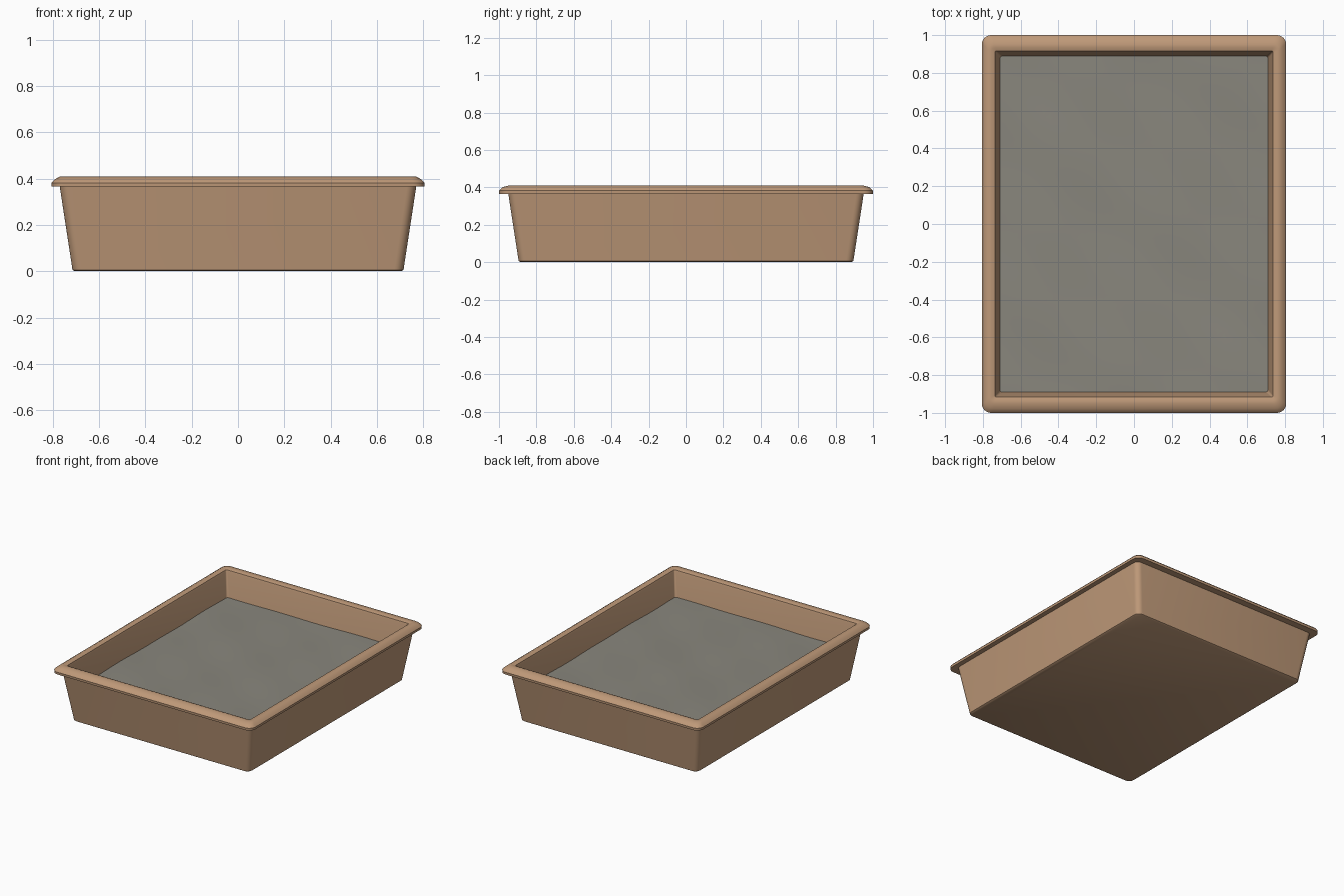
import bpy
import bmesh
import math

old = bpy.data.objects.get("Cube")
if old:
    bpy.data.objects.remove(old, do_unlink=True)


def material(name, rgb):
    mat = bpy.data.materials.new(name)
    mat.use_nodes = True
    color = (*rgb, 1)
    mat.diffuse_color = color
    bsdf = mat.node_tree.nodes["Principled BSDF"]
    bsdf.inputs["Base Color"].default_value = color
    bsdf.inputs["Roughness"].default_value = 0.7
    return mat


def finish(name, bm, mat, angle):
    bmesh.ops.recalc_face_normals(bm, faces=bm.faces)
    mesh = bpy.data.meshes.new(name)
    bm.to_mesh(mesh)
    bm.free()
    mesh.materials.append(mat)
    obj = bpy.data.objects.new(name, mesh)
    bpy.context.collection.objects.link(obj)
    bpy.ops.object.select_all(action="DESELECT")
    obj.select_set(True)
    bpy.context.view_layer.objects.active = obj
    bpy.ops.object.shade_smooth_by_angle(angle=math.radians(angle))
    return obj


def rounded_ring(bm, hx, hy, radius, z, steps=6):
    """Rounded rectangle with half sizes hx and hy."""
    verts = []
    for corner, (sx, sy) in enumerate([(1, 1), (-1, 1), (-1, -1), (1, -1)]):
        for i in range(steps + 1):
            a = math.pi / 2 * (corner + i / steps)
            verts.append(bm.verts.new((sx * (hx - radius) + radius * math.cos(a),
                                       sy * (hy - radius) + radius * math.sin(a), z)))
    return verts


def loft(bm, rings):
    for a, b in zip(rings, rings[1:]):
        for i in range(len(a)):
            j = (i + 1) % len(a)
            bm.faces.new((a[i], a[j], b[j], b[i]))
    bm.faces.new(rings[0])
    bm.faces.new(rings[-1])


tan = material("tan plastic", (0.52, 0.32, 0.19))
grey = material("grey litter", (0.25, 0.24, 0.205))

# Tray: outer wall, overhanging rim, inner wall and floor in one shell.
# Each entry is half width, corner radius, height.
LENGTH_EXTRA = 0.18
profile = [
    (0.705, 0.03, 0.0), (0.715, 0.04, 0.006),
    (0.77, 0.04, 0.365), (0.805, 0.05, 0.365),
    (0.806, 0.05, 0.382), (0.797, 0.045, 0.392), (0.784, 0.04, 0.402),
    (0.77, 0.03, 0.409), (0.755, 0.02, 0.409), (0.737, 0.01, 0.403),
    (0.733, 0.01, 0.39), (0.684, 0.02, 0.03),
]
bm = bmesh.new()
loft(bm, [rounded_ring(bm, w, w + LENGTH_EXTRA + 0.014 * (0.78 < w), r, z)
          for w, r, z in profile])
finish("tray", bm, tan, 40)

# Litter bed: gently uneven sheet meeting the inner walls
bm = bmesh.new()
bmesh.ops.create_grid(bm, x_segments=36, y_segments=48, size=1)
for v in bm.verts:
    x, y = v.co.x * 0.722, v.co.y * 0.902
    wave = math.sin(7 * x + 2 * y) * math.cos(5 * y - 3 * x) + 0.5 * math.sin(13 * y + 9 * x)
    v.co = (x, y, 0.22 + 0.003 * wave)
finish("litter", bm, grey, 60)
